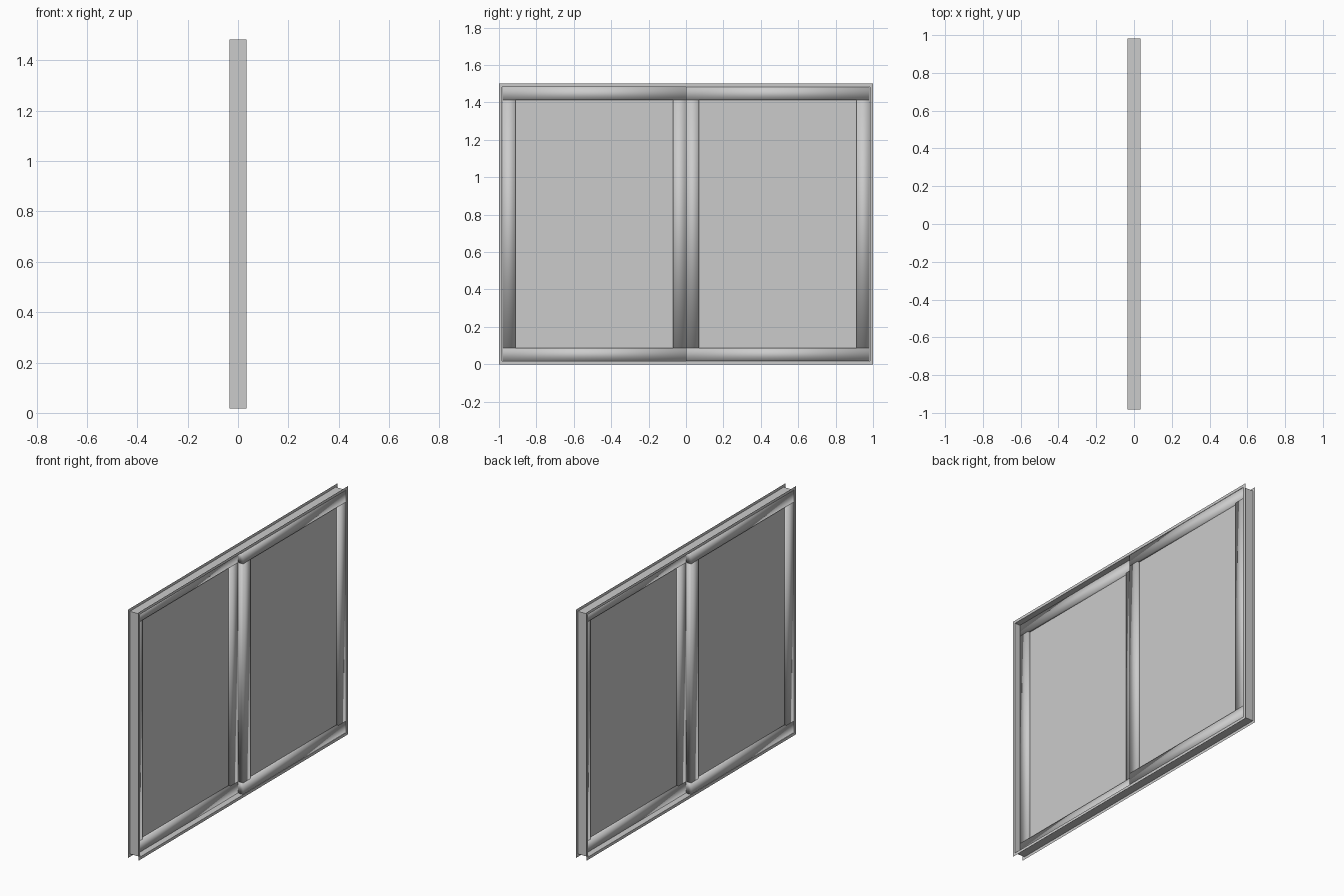
import bpy, bmesh

if "Cube" in bpy.data.objects:
    bpy.data.objects.remove(bpy.data.objects["Cube"])

D = 0.034            # half depth of the frame
H = 1.5              # total height
LIP = 0.017          # how far the thin flanges stand out past the web
BAR = 0.07           # visible width of sash rails and stiles


def make_object(name, bm, smooth=False):
    bmesh.ops.recalc_face_normals(bm, faces=bm.faces)
    mesh = bpy.data.meshes.new(name)
    bm.to_mesh(mesh)
    bm.free()
    for p in mesh.polygons:
        p.use_smooth = smooth
    obj = bpy.data.objects.new(name, mesh)
    bpy.context.collection.objects.link(obj)
    return obj


def rect(x, y0, y1, z0, z1):
    return [(x, y0, z0), (x, y1, z0), (x, y1, z1), (x, y0, z1)]


def ring(bm, loop_a, loop_b):
    # closed band of quads between two matching loops
    a = [bm.verts.new(p) for p in loop_a]
    b = [bm.verts.new(p) for p in loop_b]
    n = len(a)
    for i in range(n):
        j = (i + 1) % n
        bm.faces.new((a[i], a[j], b[j], b[i]))


def prism(name, profile, start, end, place):
    # extrude a profile; place(u, v, t) gives the world position
    bm = bmesh.new()
    a = [bm.verts.new(place(u, v, start)) for u, v in profile]
    b = [bm.verts.new(place(u, v, end)) for u, v in profile]
    n = len(a)
    for i in range(n):
        j = (i + 1) % n
        bm.faces.new((a[i], a[j], b[j], b[i]))
    bm.faces.new(a)
    bm.faces.new(b[::-1])
    return make_object(name, bm, smooth=True)


# outer frame: thin web with a thin flange on either side
W = 1 - LIP
bm = bmesh.new()
ring(bm, rect(-D, -W, W, LIP, H - LIP), rect(D, -W, W, LIP, H - LIP))
for x in (-D, D):
    ring(bm, rect(x, -1, 1, 0, H), rect(x, -W, W, LIP, H - LIP))
make_object("outer_frame", bm)

# two sashes, offset in depth: one behind on the left, one ahead on the right
z0, z1 = LIP + 0.001, H - LIP - 0.001
for label, s in (("left", -1), ("right", 1)):
    # bar section: depth across, width inward, shallow ridge on the outer edge
    section = [(0, 0.001), (s * 0.019, 0), (s * D, 0.001), (s * D, BAR), (0, BAR)]
    far = s * (W - 0.001)
    prism(label + "_bottom_rail", section, 0, far, lambda u, v, t: (u, t, z0 + v))
    prism(label + "_top_rail", section, 0, far, lambda u, v, t: (u, t, z1 - v))
    prism(label + "_outer_stile", section, z0 + BAR, z1 - BAR,
          lambda u, v, t: (u, far - s * v, t))
    prism(label + "_meeting_stile", section, z0 + BAR, z1 - BAR,
          lambda u, v, t: (u, s * v, t))

    # glass pane at the middle of the sash depth
    bm = bmesh.new()
    bmesh.ops.create_cube(bm, size=1)
    obj = make_object(label + "_glass", bm)
    obj.location = (s * D / 2, far / 2, (z0 + z1) / 2)
    obj.scale = (0.006, abs(far) - 2 * BAR + 0.01, z1 - z0 - 2 * BAR + 0.01)
